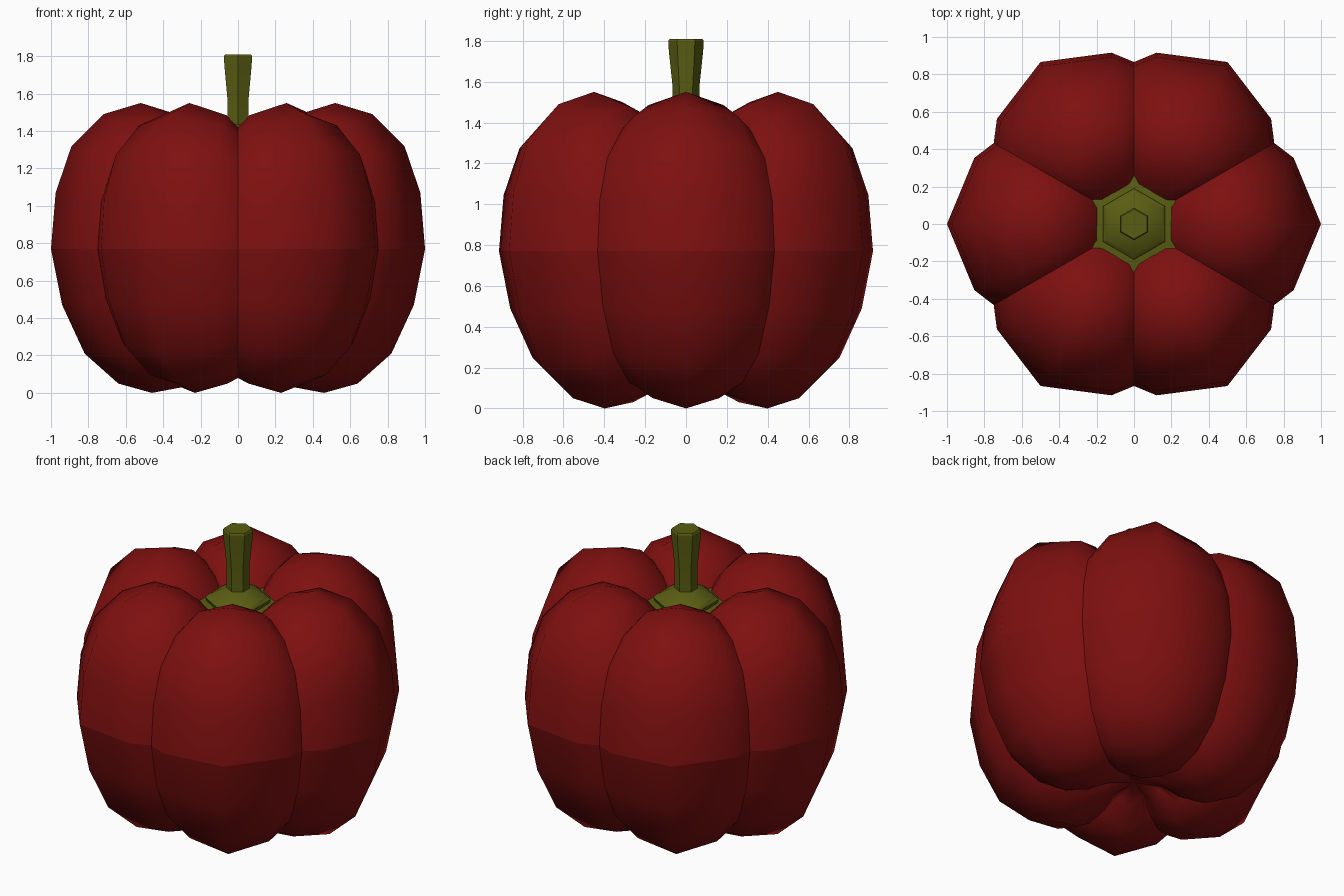
import bpy, bmesh
from math import pi, cos, sin, radians

if "Cube" in bpy.data.objects:
    bpy.data.objects.remove(bpy.data.objects["Cube"])


def material(name, rgb):
    m = bpy.data.materials.new(name)
    m.diffuse_color = (*rgb, 1)
    m.use_nodes = True
    m.node_tree.nodes["Principled BSDF"].inputs["Base Color"].default_value = m.diffuse_color
    return m


red = material("pepper_red", (0.21, 0.005, 0.005))
green = material("stem_green", (0.10, 0.11, 0.006))


def make_object(name, bm, mat, angle):
    bmesh.ops.recalc_face_normals(bm, faces=bm.faces)
    me = bpy.data.meshes.new(name)
    bm.to_mesh(me)
    bm.free()
    ob = bpy.data.objects.new(name, me)
    bpy.context.collection.objects.link(ob)
    me.materials.append(mat)
    bpy.ops.object.select_all(action='DESELECT')
    bpy.context.view_layer.objects.active = ob
    ob.select_set(True)
    bpy.ops.object.shade_smooth_by_angle(angle=radians(angle))
    return ob


def bridge(bm, rings):
    for a, b in zip(rings, rings[1:]):
        n = len(a)
        for i in range(n):
            bm.faces.new((a[i], a[(i + 1) % n], b[(i + 1) % n], b[i]))


# Pepper body: six lobes, each with a crest, two shoulders and shared valleys
MID = 0.77
crest = [(0.17, 0.11), (0.30, 0.03), (0.46, 0.0), (0.64, 0.05), (0.82, 0.21),
         (0.94, 0.47), (1.0, MID), (0.975, 1.07), (0.89, 1.32), (0.72, 1.49),
         (0.52, 1.55), (0.36, 1.50), (0.24, 1.40), (0.15, 1.27)]
# column angle: (scale of height above middle, scale below middle)
columns = [(-22.5, 0.917, 0.935), (0, 1, 1), (22.5, 0.917, 0.935), (30, 0.833, 0.896)]

bm = bmesh.new()
rings = []
for r, z in crest:
    ring = []
    for lobe in range(6):
        for a, up, down in columns:
            rr = r * cos(radians(a))
            t = radians(60 * lobe + a)
            h = MID + (z - MID) * (up if z > MID else down)
            ring.append(bm.verts.new((rr * cos(t), rr * sin(t), h)))
    rings.append(ring)
bridge(bm, rings)
for ring, z in ((rings[0], 0.17), (rings[-1], 1.13)):
    pole = bm.verts.new((0, 0, z))
    for i in range(len(ring)):
        bm.faces.new((ring[i], ring[(i + 1) % len(ring)], pole))
# sharp creases along the valleys and around the middle
valley = {v for ring in rings for v in ring[3::4]}
middle = set(rings[6])
for e in bm.edges:
    if all(v in valley for v in e.verts) or all(v in middle for v in e.verts):
        e.smooth = False
pepper = make_object("pepper_body", bm, red, 180)
for e in pepper.data.edges:
    vs = [pepper.data.vertices[i].index for i in e.vertices]
    if max(vs) < len(crest) * 24:
        on_valley = all(i % 4 == 3 for i in vs)
        on_middle = all(i // 24 == 6 for i in vs)
        e.use_edge_sharp = on_valley or on_middle


# Six-sided turned parts
def hex_part(name, profile, angle):
    bm = bmesh.new()
    rings = [[bm.verts.new((r * cos(pi / 6 + i * pi / 3), r * sin(pi / 6 + i * pi / 3), z))
              for i in range(6)] for r, z in profile]
    bridge(bm, rings)
    bm.faces.new(rings[0])
    bm.faces.new(rings[-1])
    return make_object(name, bm, green, angle)


hex_part("calyx", [(0.22, 1.29), (0.26, 1.335), (0.18, 1.345), (0.19, 1.37),
                   (0.165, 1.39), (0.07, 1.435)], 30)
hex_part("stem", [(0.065, 1.40), (0.065, 1.57), (0.084, 1.75), (0.087, 1.80),
                  (0.08, 1.81)], 30)
